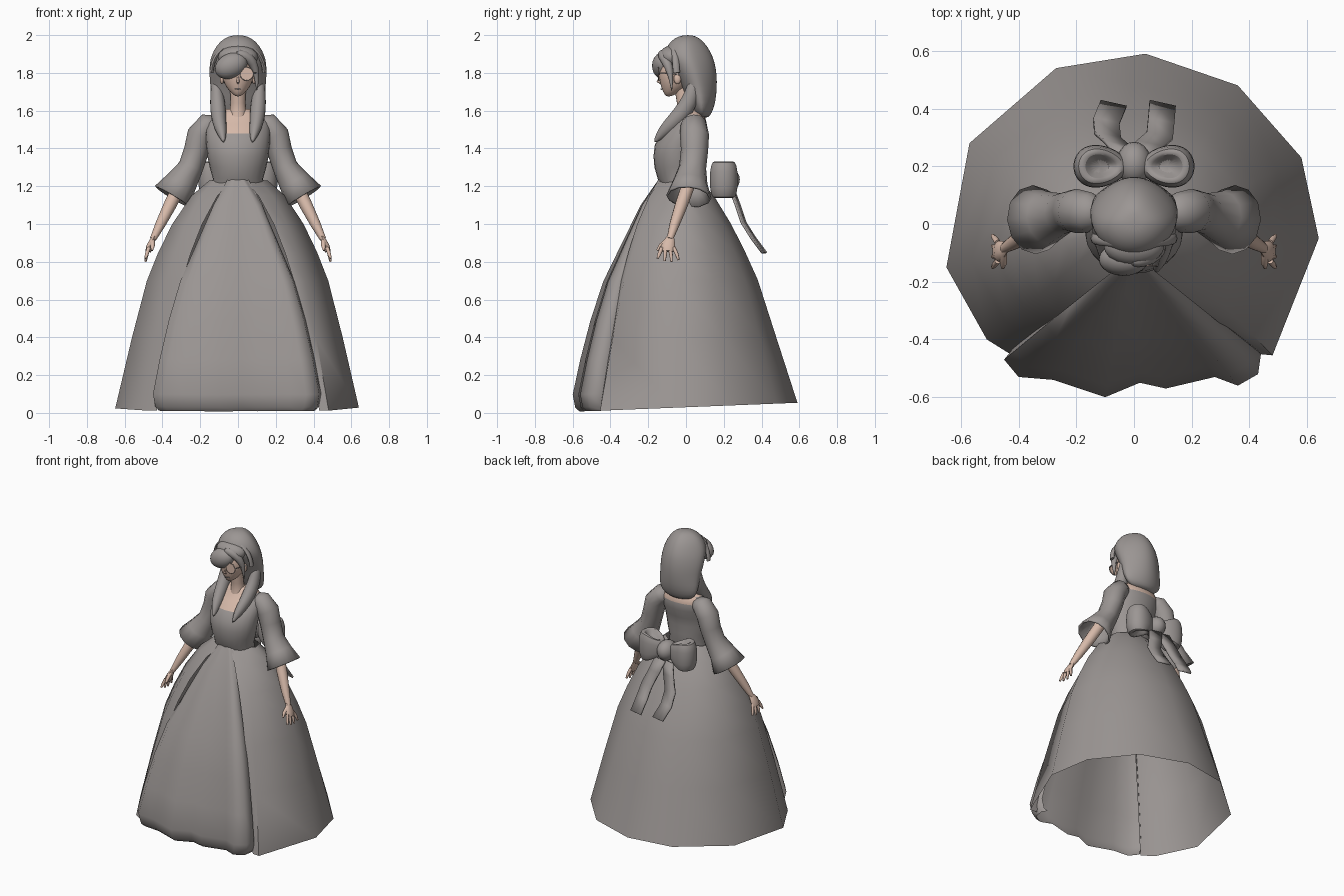
import bpy, bmesh, math
from mathutils import Vector, Matrix

cube = bpy.data.objects.get("Cube")
if cube:
    bpy.data.objects.remove(cube, do_unlink=True)


def material(name, rgb):
    m = bpy.data.materials.new(name)
    m.use_nodes = True
    m.diffuse_color = (*rgb, 1)
    m.node_tree.nodes["Principled BSDF"].inputs["Base Color"].default_value = (*rgb, 1)
    return m


GREY = material("warm_grey", (0.33, 0.305, 0.295))
SKIN = material("skin", (0.68, 0.49, 0.40))


def finish(name, bm, mat, angle=60, subsurf=0, thick=0):
    bmesh.ops.recalc_face_normals(bm, faces=bm.faces)
    mesh = bpy.data.meshes.new(name)
    bm.to_mesh(mesh)
    bm.free()
    mesh.materials.append(mat)
    ob = bpy.data.objects.new(name, mesh)
    bpy.context.scene.collection.objects.link(ob)
    bpy.ops.object.select_all(action="DESELECT")
    ob.select_set(True)
    bpy.context.view_layer.objects.active = ob
    bpy.ops.object.shade_smooth_by_angle(angle=math.radians(angle))
    if thick:
        ob.modifiers.new("thickness", "SOLIDIFY").thickness = thick
    if subsurf:
        mod = ob.modifiers.new("smooth", "SUBSURF")
        mod.levels = mod.render_levels = subsurf
    return ob


def skin_rings(name, rings, mat, closed=True, caps=True, **kw):
    """Joins rows of points into one surface."""
    bm = bmesh.new()
    rows = [[bm.verts.new(p) for p in ring] for ring in rings]
    n = len(rows[0])
    for a, b in zip(rows, rows[1:]):
        for i in range(n if closed else n - 1):
            j = (i + 1) % n
            bm.faces.new((a[i], a[j], b[j], b[i]))
    if caps and closed:
        bm.faces.new(rows[0])
        bm.faces.new(rows[-1])
    return finish(name, bm, mat, **kw)


def body(name, rows, mat, n=24, pinch=0, **kw):
    """Level ellipses, each z, half width, centre y, half depth; pinch narrows the back."""
    turn = [math.tau * i / n for i in range(n)]
    return skin_rings(name, [[(rx * math.sin(a) * (1 - pinch * max(0, -math.cos(a))),
                               cy - ry * math.cos(a), z) for a in turn]
                             for z, rx, cy, ry in rows], mat, **kw)


def tube(name, path, radii, mat, n=10, flat=1.0, ref=(0, 1, 0), **kw):
    """Tapered tube; flat scales its thickness across the ref direction."""
    pts = [Vector(p) for p in path]
    rings = []
    for i, p in enumerate(pts):
        t = (pts[min(i + 1, len(pts) - 1)] - pts[max(i - 1, 0)]).normalized()
        a = Vector(ref)
        a = (a - t * a.dot(t)).normalized()
        b = t.cross(a)
        rings.append([p + radii[i] * (a * math.cos(math.tau * k / n)
                                      + b * flat * math.sin(math.tau * k / n)) for k in range(n)])
    return skin_rings(name, rings, mat, **kw)


def ball(name, centre, size, mat, shape=None, rot=None, seg=20):
    bm = bmesh.new()
    bmesh.ops.create_uvsphere(bm, u_segments=seg, v_segments=seg // 2 + 2, radius=1)
    for v in bm.verts:
        if shape:
            shape(v.co)
        p = Vector([c * s for c, s in zip(v.co, size)])
        v.co = Vector(centre) + (rot @ p if rot else p)
    return finish(name, bm, mat)


# Overskirt, open at the front
hem = [(.43, -.45), (.48, -.455), (.64, -.05), (.58, .23), (.36, .48), (.04, .59), (-.27, .54),
       (-.57, .28), (-.65, -.15), (-.51, -.40), (-.43, -.45)]
waist = []
for x, y in hem:
    a = math.atan2(y, x)
    waist.append((.19 * math.cos(a), -.02 + .12 * math.sin(a)))
waist[0], waist[-1] = (.06, -.155), (-.06, -.155)


def drape(levels, top, bottom):
    """Blends waist into hem; the back hangs straighter and its hem is raised."""
    rows = []
    for z, t in levels:
        row = []
        for u, v in zip(top, bottom):
            s = t - .5 * t * (1 - t) * max(0, v[1])
            row.append((u[0] + (v[0] - u[0]) * s, u[1] + (v[1] - u[1]) * s, z + .04 * t ** 4 * v[1]))
        rows.append(row)
    return rows


skirt_levels = [(1.23, -.07), (1.15, .13), (1.0, .35), (.85, .51), (.7, .64), (.4, .81), (.03, 1)]
skin_rings("overskirt", drape(skirt_levels, waist, hem), GREY, closed=False)

# Front panel with a wavy hem, edges tucked behind the overskirt
wave = [(-.41, -.42), (-.45, -.47), (-.40, -.53), (-.28, -.54), (-.10, -.60), (.02, -.55),
        (.11, -.57), (.28, -.53), (.36, -.56), (.43, -.52), (.44, -.45), (.41, -.42)]
top_edge = [(-.06 + .12 * i / 11, -.15 + (.012 if i in (0, 1, 10, 11) else 0)) for i in range(12)]
panel_levels = [(1.24, -.02), (1.1, .2), (.9, .42), (.7, .64), (.5, .79), (.3, .91),
                (.12, 1), (.05, .97), (.025, .92)]
skin_rings("front_panel", drape(panel_levels, top_edge, wave), GREY, closed=False)

# Bodice, with bare skin above the square neckline and at the nape
bodice = body("bodice", [(1.18, .14, -.03, .09), (1.24, .133, -.04, .11), (1.30, .15, -.045, .122),
                         (1.36, .162, -.047, .125), (1.42, .168, -.038, .127),
                         (1.48, .172, -.01, .118), (1.53, .17, .015, .095), (1.58, .135, .03, .068),
                         (1.61, .06, .02, .045)], GREY)
bodice.data.materials.append(SKIN)
for f in bodice.data.polygons:
    c = f.center
    front = c.z > 1.48 and abs(c.x) < .08 and c.y < .02
    nape = c.z > 1.53 and abs(c.x) < .12 and c.y > .02
    if c.z > 1.58 or front or nape:
        f.material_index = 1

# Neck and head
body("neck", [(1.53, .06, .0, .06), (1.59, .046, .0, .044), (1.64, .04, -.008, .04),
              (1.74, .042, -.02, .045)], SKIN, n=16)


def face_shape(co):
    if co.z < 0:
        co.x *= 1 - .3 * co.z ** 2
        co.y = co.y * (1 - .35 * co.z ** 2) - .48 * co.z ** 2


ball("head", (0, -.045, 1.80), (.085, .098, .125), SKIN, face_shape, seg=24)
tube("nose", [(0, -.135, 1.785), (0, -.148, 1.753), (0, -.132, 1.743)], [.004, .008, .004], SKIN, n=8)
tube("mouth", [(-.02, -.125, 1.716), (0, -.131, 1.714), (.02, -.125, 1.716)], [.002, .004, .002],
     GREY, n=6, ref=(0, 0, 1))
for s, side in ((1, "left"), (-1, "right")):
    ball(side + "_ear", (.085 * s, -.045, 1.77), (.012, .02, .03), SKIN, seg=10)

# Round eyeglass: skin-toned lens, thin rim and side arm
bm = bmesh.new()
bmesh.ops.create_cone(bm, cap_ends=True, segments=20, radius1=.034, radius2=.034, depth=.006,
                      matrix=Matrix.Translation((.046, -.146, 1.795)) @ Matrix.Rotation(math.pi / 2, 4, "X"))
finish("eyeglass_lens", bm, SKIN, angle=30)
rim = [(.046 + .035 * math.cos(math.tau * i / 20), -.147, 1.795 + .035 * math.sin(math.tau * i / 20))
       for i in range(21)]
tube("eyeglass_rim", rim, [.002] * 21, GREY, n=6)
tube("eyeglass_arm", [(.08, -.147, 1.80), (.095, -.10, 1.80), (.095, -.04, 1.79)], [.003] * 3,
     GREY, n=6, ref=(0, 0, 1))

# Hair: main mass, band, fringe and front locks
body("hair_mass", [(2.0, .025, .01, .025), (1.985, .075, .005, .068), (1.945, .118, .005, .108),
                   (1.89, .146, .012, .13), (1.85, .154, .03, .125), (1.79, .157, .052, .113),
                   (1.72, .148, .072, .093), (1.64, .15, .085, .072), (1.59, .13, .09, .048),
                   (1.56, .08, .09, .03)], GREY, n=20, pinch=.28, subsurf=1)
band = [(.14 * math.cos(a), -.05 - .012 * math.sin(a), 1.80 + .155 * math.sin(a))
        for a in (math.pi * i / 16 for i in range(17))]
tube("hair_band", band, [.018] * 17, GREY, n=8, flat=.6)
ball("hair_front", (0, -.075, 1.885), (.105, .068, .06), GREY)
ball("fringe_sweep", (-.036, -.122, 1.838), (.09, .058, .066), GREY,
     rot=Matrix.Rotation(math.radians(-25), 3, "Y"))
tube("fringe_side", [(-.02, -.13, 1.905), (.035, -.122, 1.895), (.08, -.10, 1.86),
                     (.10, -.08, 1.79), (.10, -.075, 1.70)], [.02, .032, .03, .015, .003],
     GREY, n=10, subsurf=1)
for s, side in ((1, "left"), (-1, "right")):
    tube(side + "_front_lock", [(s * x, y, z) for x, y, z in (
        (.115, .045, 1.77), (.112, .035, 1.69), (.106, .0, 1.61), (.10, -.065, 1.54),
        (.086, -.125, 1.485), (.075, -.17, 1.43))],
         [.03, .042, .052, .045, .034, .005], GREY, n=10, flat=.88, subsurf=1)

# Sleeves, arms and hands
for s, side in ((1, "left"), (-1, "right")):
    def m(*pts):
        return [(s * x, y, z) for x, y, z in pts]

    tube(side + "_sleeve", m((.10, .03, 1.535), (.155, .04, 1.525), (.20, .045, 1.47), (.22, .045, 1.39),
                             (.25, .035, 1.30), (.30, .022, 1.22), (.345, .015, 1.145)),
         [.045, .07, .077, .072, .072, .092, .12], GREY, n=12, flat=.92, caps=False, thick=.012)
    tube(side + "_arm", m((.25, .03, 1.32), (.31, .01, 1.20), (.36, -.025, 1.10), (.41, -.06, 1.0),
                          (.45, -.085, .92)), [.036, .036, .034, .027, .017], SKIN, n=12)
    tube(side + "_palm", m((.437, -.077, .945), (.455, -.088, .91), (.468, -.095, .88),
                           (.475, -.097, .855)), [.012, .03, .037, .032], SKIN, n=10, flat=.5)
    for k in range(4):
        y = -.128 + .021 * k
        spread = (k - 1.4) * .010
        drop = (.018, .004, 0, .010)[k]
        tube(f"{side}_finger_{k + 1}", m((.472, y, .875), (.483, y + spread, .84),
                                         (.49, y + spread * 1.6, .80 + drop)),
             [.011, .010, .006], SKIN, n=7)
    tube(side + "_thumb", m((.452, -.105, .91), (.452, -.135, .885), (.455, -.152, .86)),
         [.013, .012, .006], SKIN, n=7)

    # Bow loop: a puffed cushion with hollows above and below, widening outward
    rings = []
    for lv, puff in ((-.5, .3), (-.95, .55), (-.95, .82), (-.5, 1), (.5, 1), (.95, .82), (.95, .55), (.5, .3)):
        ring = []
        for i in range(20):
            a = math.tau * i / 20
            out = (1 + math.cos(a)) / 2
            ring.append((s * (.115 + .097 * puff * math.cos(a)),
                         .2 + .09 * puff * (.65 + .35 * out) * math.sin(a),
                         1.235 + lv * (.06 + .044 * min(1, out * 1.6))))
        rings.append(ring)
    skin_rings(side + "_bow_loop", rings, GREY, subsurf=1)

    # Bow tail: a curved ribbon strip
    reach = .10 if s > 0 else .07
    path = [(.03, .24, 1.18), (.055, .27, 1.10), (.09, .30, 1.01), (.095, .35, .93), (reach, .41, .85)]
    skin_rings(side + "_bow_tail", [[(s * x - w, y + .02 * (w > 0), z) for w in (-.045, .045)]
                                    for x, y, z in path], GREY, closed=False, thick=.012)

ball("bow_knot", (0, .21, 1.235), (.06, .075, .068), GREY)
